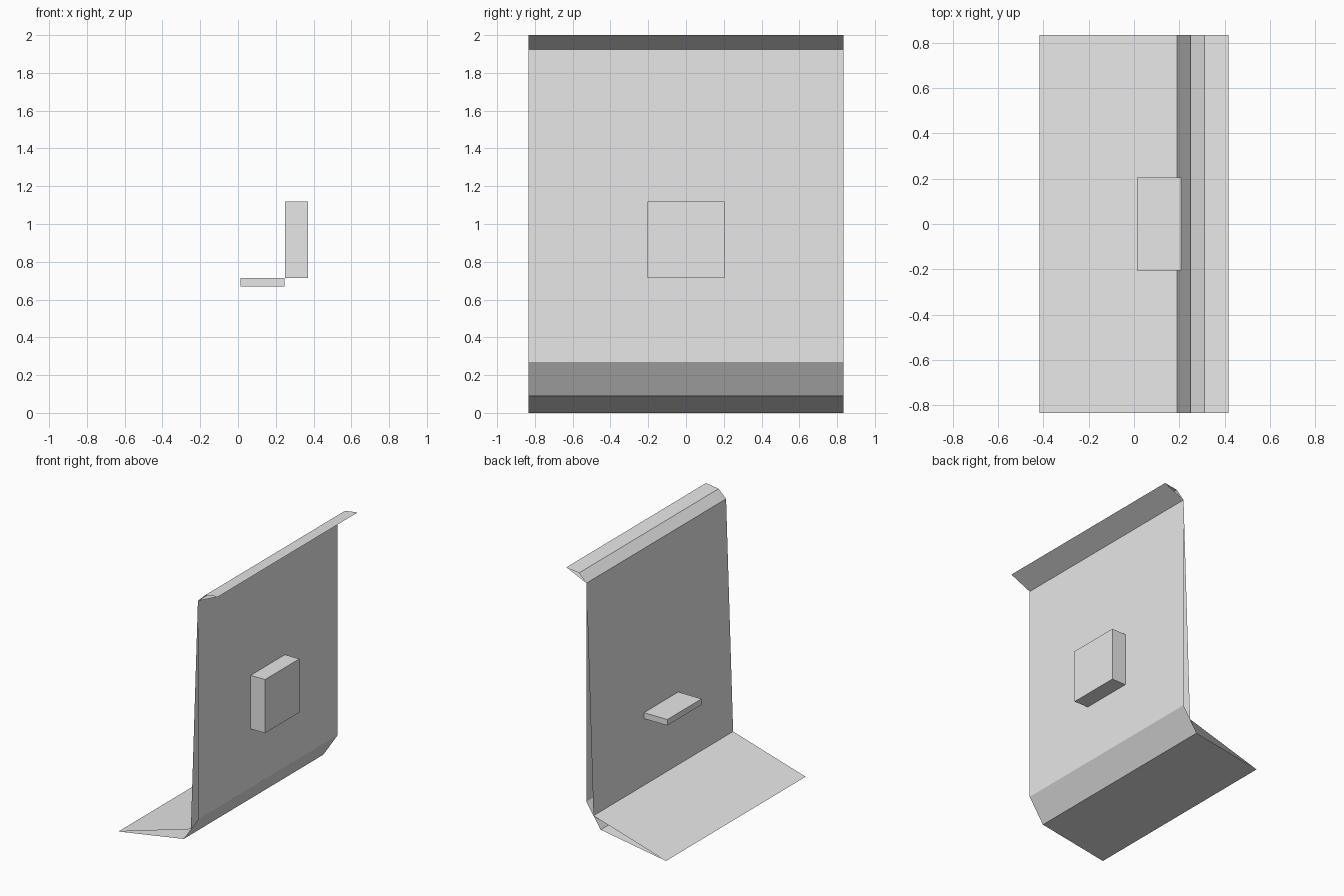
import bpy
import bmesh

cube = bpy.data.objects.get("Cube")
if cube:
    bpy.data.objects.remove(cube, do_unlink=True)

HALF_LENGTH = 0.835

grey = bpy.data.materials.new("plain grey")
grey.use_nodes = True
colour = (0.8, 0.8, 0.8, 1)
grey.diffuse_color = colour
grey.node_tree.nodes["Principled BSDF"].inputs["Base Color"].default_value = colour


def finish(name, bm):
    bmesh.ops.recalc_face_normals(bm, faces=bm.faces)
    mesh = bpy.data.meshes.new(name)
    bm.to_mesh(mesh)
    bm.free()
    mesh.materials.append(grey)
    obj = bpy.data.objects.new(name, mesh)
    bpy.context.collection.objects.link(obj)
    return obj


def open_shell(name, profile):
    """Sweep a closed x-z profile along y, leaving both ends open."""
    bm = bmesh.new()
    rows = [[bm.verts.new((x, y, z)) for x, z in profile]
            for y in (-HALF_LENGTH, HALF_LENGTH)]
    near, far = rows
    for i in range(len(profile)):
        j = (i + 1) % len(profile)
        bm.faces.new((near[i], near[j], far[j], far[i]))
    return finish(name, bm)


def block(name, low, high):
    bm = bmesh.new()
    bmesh.ops.create_cube(bm, size=1)
    for v in bm.verts:
        v.co = [h if c > 0 else l for c, l, h in zip(v.co, low, high)]
    return finish(name, bm)


# Thin folded panel: sloping foot, tapered wall and outward top lip
open_shell("folded_panel", [
    (-0.417, 0), (0.13, 0.09), (0.25, 0.27), (0.25, 1.925),
    (0.417, 2), (0.312, 1.985), (0.249, 1.925), (0.19, 0.18),
])

# Box on the outer side of the wall
block("outer_box", (0.25, -0.205, 0.715), (0.37, 0.205, 1.12))

# Small shelf on the inner side of the wall
block("inner_shelf", (0.013, -0.205, 0.67), (0.247, 0.205, 0.715))
